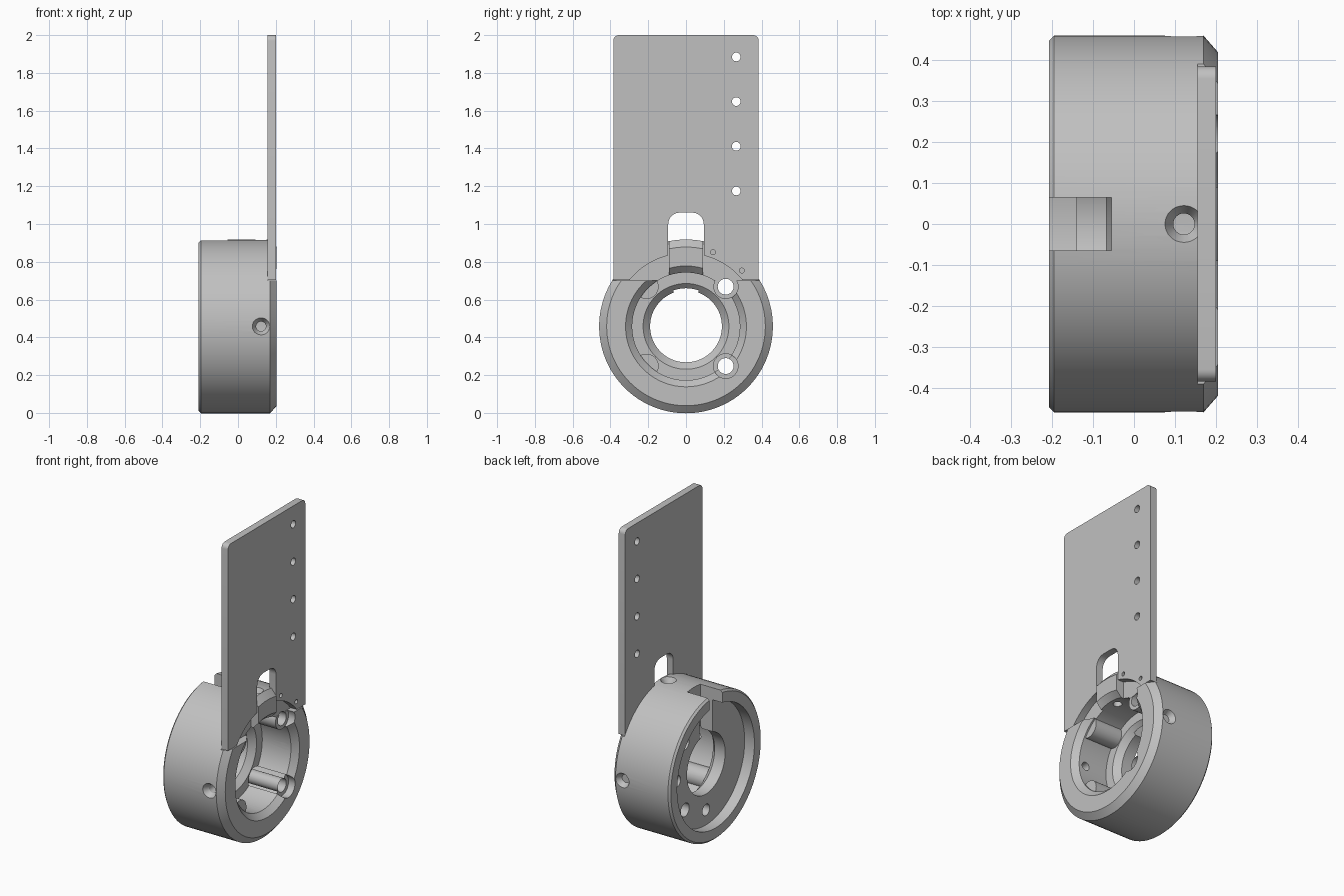
import bpy, bmesh, math
from mathutils import Matrix, Vector

if "Cube" in bpy.data.objects:
    bpy.data.objects.remove(bpy.data.objects["Cube"])

CZ = 0.458          # height of the ring axis
R = 0.46            # outer ring radius
BACK, FRONT = -0.208, 0.205
FLOOR_BACK, FLOOR_FRONT = -0.14, -0.03
PLATE_X = 0.155     # seat of the plate

grey = bpy.data.materials.new("light_grey")
grey.use_nodes = True
grey.diffuse_color = (0.53, 0.53, 0.53, 1)
grey.node_tree.nodes["Principled BSDF"].inputs["Base Color"].default_value = (0.53, 0.53, 0.53, 1)


def finish(name, bm):
    bmesh.ops.recalc_face_normals(bm, faces=bm.faces)
    mesh = bpy.data.meshes.new(name)
    bm.to_mesh(mesh)
    bm.free()
    mesh.materials.append(grey)
    obj = bpy.data.objects.new(name, mesh)
    bpy.context.collection.objects.link(obj)
    return obj


def rod(name, start, end, r1, r2=None, segments=32):
    """Cylinder or cone between two points."""
    start, end = Vector(start), Vector(end)
    axis = end - start
    bm = bmesh.new()
    bmesh.ops.create_cone(bm, cap_ends=True, segments=segments, radius1=r1,
                          radius2=r1 if r2 is None else r2, depth=axis.length)
    turn = axis.to_track_quat('Z', 'Y').to_matrix().to_4x4()
    bm.transform(Matrix.Translation((start + end) / 2) @ turn)
    return finish(name, bm)


def x_rod(name, y, z, x1, x2, r1, r2=None, segments=32):
    return rod(name, (x1, y, z), (x2, y, z), r1, r2, segments)


def box(name, low, high):
    low, high = Vector(low), Vector(high)
    bm = bmesh.new()
    bmesh.ops.create_cube(bm, size=1)
    bmesh.ops.scale(bm, vec=high - low, verts=bm.verts)
    bmesh.ops.translate(bm, vec=(low + high) / 2, verts=bm.verts)
    return finish(name, bm)


def lathe(name, profile, segments=96):
    """Revolve a closed (x, radius) profile about the ring axis."""
    bm = bmesh.new()
    rings = []
    for i in range(segments):
        a = 2 * math.pi * i / segments
        rings.append([bm.verts.new((x, r * math.cos(a), CZ + r * math.sin(a))) for x, r in profile])
    n = len(profile)
    for i in range(segments):
        p, q = rings[i], rings[(i + 1) % segments]
        for j in range(n):
            k = (j + 1) % n
            bm.faces.new((p[j], p[k], q[k], q[j]))
    return finish(name, bm)


def combine(target, tools, operation):
    bpy.context.view_layer.objects.active = target
    for tool in tools:
        tool.hide_render = True
        mod = target.modifiers.new("cut", 'BOOLEAN')
        mod.operation, mod.solver, mod.object = operation, 'EXACT', tool
        bpy.ops.object.modifier_apply(modifier=mod.name)
        bpy.data.objects.remove(tool)


def smooth(obj):
    bpy.ops.object.select_all(action='DESELECT')
    obj.select_set(True)
    bpy.context.view_layer.objects.active = obj
    bpy.ops.object.shade_smooth_by_angle(angle=math.radians(25))


def polar(radius, degrees):
    a = math.radians(degrees)
    return radius * math.cos(a), CZ + radius * math.sin(a)


# Ring housing with an inner floor and a chamfered bore
housing = lathe("ring_housing", [
    (BACK, 0.385), (BACK, 0.448), (BACK + 0.012, R), (0.17, R), (FRONT, 0.42),
    (FRONT, 0.32), (0.17, 0.285), (FLOOR_FRONT, 0.285), (FLOOR_FRONT, 0.227),
    (FLOOR_FRONT - 0.037, 0.19), (FLOOR_BACK, 0.19), (FLOOR_BACK, 0.385)])

# Four screw bosses on the inner wall
diagonals = [polar(0.297, a) for a in (45, 135, 225, 315)]
combine(housing, [x_rod("boss", y, z, FLOOR_FRONT - 0.02, 0.16, 0.065) for y, z in diagonals], 'UNION')

cutters = []
for y, z in diagonals:
    cutters.append(x_rod("boss_hole", y, z, -0.3, 0.3, 0.042))
    cutters.append(x_rod("boss_counterbore", y, z, 0.16, 0.3, 0.0655))

# Blind holes in the floor and radial countersunk holes
for angle in (0, 90, 180, 270):
    y, z = polar(0.29, angle)
    cutters.append(x_rod("blind_hole", y, z, -0.2, -0.07, 0.036))
    inner, sink, outer = (polar(r, angle) for r in (0.24, 0.425, 0.48))
    cutters.append(rod("radial_hole", (0.122, *inner), (0.122, *outer), 0.026))
    cutters.append(rod("radial_countersink", (0.122, *sink), (0.122, *outer), 0.026, 0.058))

# Pockets for the plate either side of the tongue, and the back slot
for side in (-1, 1):
    ys = sorted((side * 0.09, side * 0.6))
    cutters.append(box("plate_pocket", (PLATE_X, ys[0], 0.70), (0.3, ys[1], 1.1)))
cutters.append(box("back_slot", (-0.3, -0.065, CZ + 0.1), (-0.055, 0.065, 1.1)))

screws = [polar(0.418, a) for a in (45, 70, 110, 135)]
for y, z in screws:
    cutters.append(x_rod("screw_hole", y, z, 0.11, 0.3, 0.013, segments=20))
combine(housing, cutters, 'DIFFERENCE')
smooth(housing)

# Mounting plate with rounded top corners
plate = box("mounting_plate", (PLATE_X, -0.385, 0.703), (0.2, 0.385, 2))
bm = bmesh.new()
bm.from_mesh(plate.data)
corners = [e for e in bm.edges if all(v.co.z > 1.9 for v in e.verts)
           and abs(e.verts[0].co.x - e.verts[1].co.x) > 0.01]
bmesh.ops.bevel(bm, geom=corners, offset=0.03, segments=6, profile=0.5, affect='EDGES')
bm.to_mesh(plate.data)
bm.free()

# Curved lower edge, cable window and screw holes
window = box("window", (0.1, -0.094, 0.75), (0.3, 0.094, 1.06))
wb = bmesh.new()
wb.from_mesh(window.data)
tops = [e for e in wb.edges if all(v.co.z > 1 for v in e.verts)
        and abs(e.verts[0].co.x - e.verts[1].co.x) > 0.01]
bmesh.ops.bevel(wb, geom=tops, offset=0.06, segments=8, profile=0.5, affect='EDGES')
wb.to_mesh(window.data)
wb.free()
holes = [x_rod("lower_arc", 0, CZ, 0.1, 0.3, 0.387, segments=96), window]
for y, z in screws:
    holes.append(x_rod("screw_hole", y, z, 0.1, 0.3, 0.013, segments=20))
    holes.append(x_rod("screw_countersink", y, z, 0.19, 0.21, 0.013, 0.027, segments=20))
for side in (-1, 1):
    for i in range(4):
        holes.append(x_rod("mount_hole", side * 0.266, 1.175 + 0.2365 * i, 0.1, 0.3, 0.023, segments=24))
combine(plate, holes, 'DIFFERENCE')
smooth(plate)
